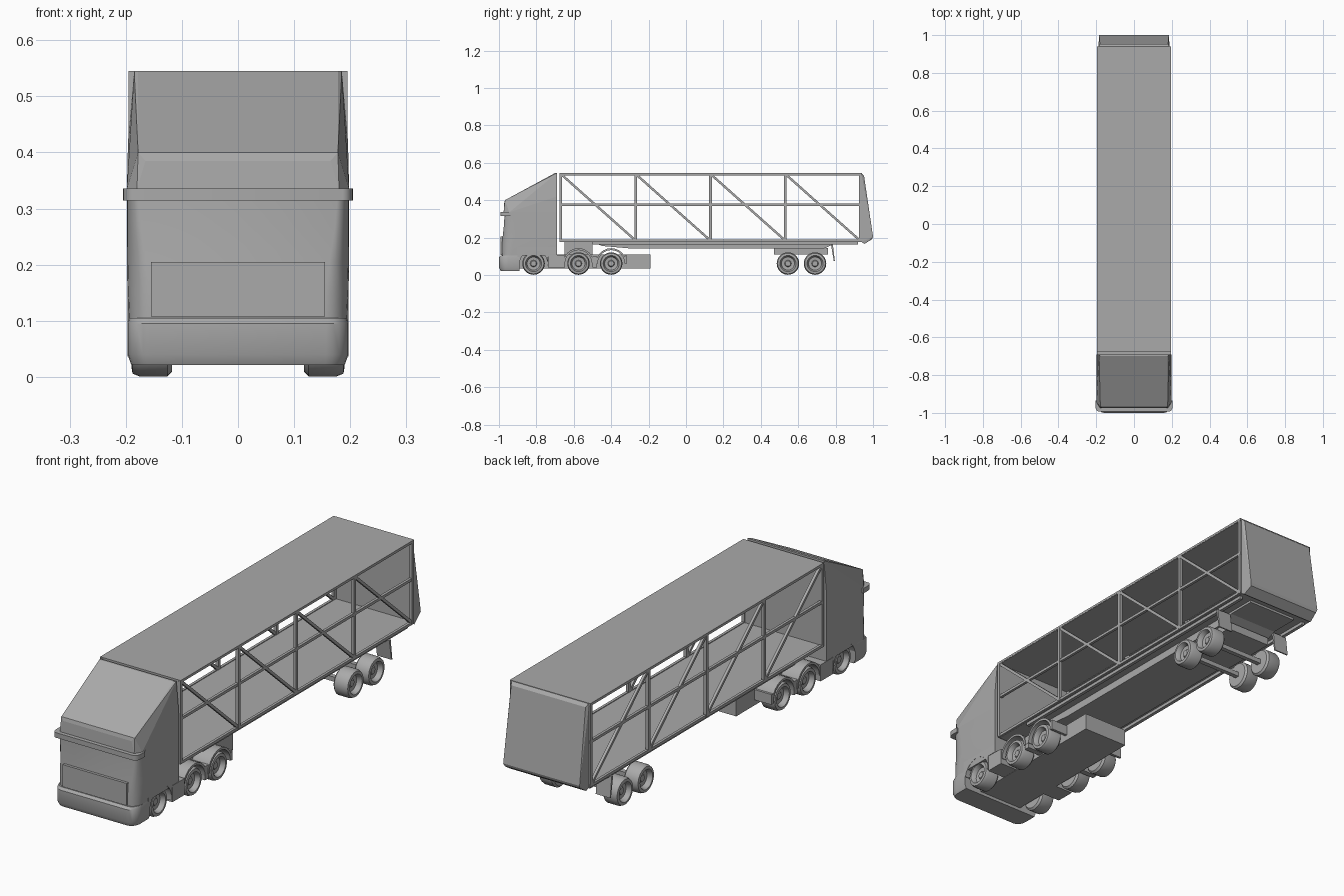
import bpy, bmesh
from math import sin, cos, pi, radians
from mathutils import Vector, Matrix

cube = bpy.data.objects.get("Cube")
if cube:
    bpy.data.objects.remove(cube, do_unlink=True)

grey = bpy.data.materials.new("plain grey")
grey.use_nodes = True
tone = (0.4, 0.4, 0.4, 1)
grey.diffuse_color = tone
grey.node_tree.nodes["Principled BSDF"].inputs["Base Color"].default_value = tone


def finish(name, bm, smooth=False):
    bmesh.ops.recalc_face_normals(bm, faces=bm.faces)
    mesh = bpy.data.meshes.new(name)
    bm.to_mesh(mesh)
    bm.free()
    mesh.materials.append(grey)
    ob = bpy.data.objects.new(name, mesh)
    bpy.context.collection.objects.link(ob)
    if smooth:
        bpy.ops.object.select_all(action='DESELECT')
        ob.select_set(True)
        bpy.context.view_layer.objects.active = ob
        bpy.ops.object.shade_smooth_by_angle(angle=radians(35))
    return ob


def box(name, x, y, z):
    bm = bmesh.new()
    size = [b - a for a, b in (x, y, z)]
    mid = [(a + b) / 2 for a, b in (x, y, z)]
    bmesh.ops.create_cube(bm, size=1, matrix=Matrix.Translation(mid) @ Matrix.Diagonal((*size, 1)))
    return finish(name, bm)


def extrude(name, profile, x0, x1, smooth=False):
    """Sideways extrusion of a (y, z) profile."""
    bm = bmesh.new()
    face = bm.faces.new([bm.verts.new((x0, y, z)) for y, z in profile])
    out = bmesh.ops.extrude_face_region(bm, geom=[face])
    moved = [v for v in out["geom"] if isinstance(v, bmesh.types.BMVert)]
    bmesh.ops.translate(bm, verts=moved, vec=(x1 - x0, 0, 0))
    return finish(name, bm, smooth)


def hull(name, points):
    """Convex solid from points on the left side, mirrored to the right."""
    bm = bmesh.new()
    for x, y, z in points:
        for s in (-1, 1):
            bm.verts.new((s * x, y, z))
    bmesh.ops.convex_hull(bm, input=bm.verts)
    bmesh.ops.dissolve_limit(bm, angle_limit=radians(1), verts=bm.verts, edges=bm.edges)
    return finish(name, bm)


def loft(name, levels):
    """Stack of plan outlines: height, front y, back y, half width, corner inset and depth."""
    bm = bmesh.new()
    rings = []
    for z, yf, yb, w, inset, depth in levels:
        half = [(w, yb)]
        for i in range(6):
            a = i / 5 * pi / 2
            half.append((w - inset * (1 - cos(a)), yf + depth * (1 - sin(a))))
        outline = half + [(-x, y) for x, y in reversed(half)]
        rings.append([bm.verts.new((x, y, z)) for x, y in outline])
    for low, high in zip(rings, rings[1:]):
        n = len(low)
        for i in range(n):
            j = (i + 1) % n
            bm.faces.new((low[i], low[j], high[j], high[i]))
    bm.faces.new(rings[0])
    bm.faces.new(rings[-1])
    return finish(name, bm, True)


def bar(name, x, start, end, width=0.012):
    """Square bar in a side frame between two (y, z) points."""
    a, b = Vector((x, *start)), Vector((x, *end))
    d = b - a
    bm = bmesh.new()
    turn = d.to_track_quat('Z', 'X').to_matrix().to_4x4()
    bmesh.ops.create_cube(bm, size=1, matrix=Matrix.Translation((a + b) / 2) @ turn
                          @ Matrix.Diagonal((width, width, d.length, 1)))
    return finish(name, bm)


def wheel(name, y, side):
    """Lathed tyre with a recessed hub."""
    profile = [(0, .118), (.052, .118), (.060, .126), (.060, .176), (.055, .188),
               (.043, .190), (.040, .186), (.035, .168), (.018, .166), (.014, .172), (0, .172)]
    bm = bmesh.new()
    verts = [bm.verts.new((side * x, y + r, .061)) for r, x in profile]
    edges = [bm.edges.new(pair) for pair in zip(verts, verts[1:])]
    bmesh.ops.spin(bm, geom=verts + edges, cent=(0, y, .061), axis=(1, 0, 0),
                   angle=2 * pi, steps=32, use_duplicate=False)
    bmesh.ops.remove_doubles(bm, verts=bm.verts, dist=1e-5)
    return finish(name, bm, True)


def arc(y, r, a0, a1, n=12):
    return [(y + r * cos(a0 + (a1 - a0) * i / n), .061 + r * sin(a0 + (a1 - a0) * i / n))
            for i in range(n + 1)]


# Cab: bumper, grille, windscreen, visor and roof fairing
front_axle = -.815
loft("bumper", [(.021, -.99, -.89, .19, .035, .04), (.04, -1, -.89, .197, .04, .05),
                (.095, -1, -.89, .197, .04, .05), (.105, -.99, -.89, .195, .035, .05)])
loft("cab_body", [(.105, -.985, -.69, .195, .04, .05), (.15, -.985, -.69, .197, .04, .06),
                  (.205, -.98, -.69, .198, .035, .07), (.27, -.973, -.69, .198, .025, .06),
                  (.336, -.97, -.69, .198, .02, .04)])
box("grille_panel", (-.155, .155), (-.992, -.97), (.108, .205))
loft("sun_visor", [(.314, -.992, -.935, .205, .018, .03), (.336, -.992, -.935, .205, .018, .03)])
hull("roof_fairing", [(.198, -.945, .335), (.18, -.975, .335), (.198, -.69, .335),
                      (.165, -.972, .385), (.178, -.968, .4), (.196, -.69, .42),
                      (.185, -.69, .545), (.178, -.70, .545)])

# Tractor chassis, arches and steps
box("tractor_chassis", (-.11, .11), (-.96, -.19), (.035, .11))
box("coupling_plate", (-.1, .1), (-.65, -.5), (.105, .18))
for side, label in ((1, "left"), (-1, "right")):
    a, b = side * .11, side * .197
    arch = arc(front_axle, .074, pi - .2, -.2)
    extrude(label + "_cab_arch", [(-.9, .075), (-.9, .15), (-.69, .15), (-.69, .11),
            (-.735, .11)] + arch[::-1], a, b, True)
    box(label + "_step", sorted((a, b)), (-.735, -.65), (.036, .108))
    for y in (-.575, -.4):
        extrude(label + "_fender", arc(y, .082, 0, pi) + arc(y, .072, pi, 0), a, side * .193, True)
    box(label + "_fender_link", sorted((a, side * .19)), (-.5, -.475), (.04, .1))
    box(label + "_rear_flap", sorted((a, side * .193)), (-.325, -.315), (.06, .105))
    for y in (front_axle, -.575, -.4, .545, .69):
        wheel(label + "_wheel", y, side)
    # Mudflaps behind the trailer wheels
    extrude(label + "_mudflap", [(.775, .165), (.785, .165), (.796, .075), (.79, .075)],
            side * .12, side * .19)

# Axles
for y in (front_axle, -.575, -.4, .545, .69):
    box("axle", (-.13, .13), (y - .01, y + .01), (.05, .07))

# Trailer decks, front wall and underframe
box("trailer_roof", (-.195, .195), (-.675, .94), (.535, .545))
box("trailer_floor", (-.185, .185), (-.675, .94), (.176, .186))
box("front_wall", (-.19, .19), (-.675, -.665), (.18, .54))
extrude("trailer_underframe", [(-.5, .178), (-.45, .155), (-.3, .142), (.74, .142),
        (.79, .166), (.92, .166), (.92, .178)], -.12, .12)
box("axle_carrier", (-.11, .11), (.47, .76), (.11, .145))

# Open side frames
posts = [-.669 + .4 * i for i in range(5)]
for side, label in ((1, "left"), (-1, "right")):
    x = side * .188
    for z, part in ((.183, "bottom_rail"), (.375, "middle_rail"), (.539, "top_rail")):
        bar(label + "_" + part, x, (-.675, z), (.94, z))
    for y in posts:
        bar(label + "_post", x, (y, .18), (y, .54), .014)
    for y0, y1 in zip(posts, posts[1:]):
        bar(label + "_brace", x, (y0 + .005, .535), (y1 - .005, .188))
    box(label + "_under_rail", sorted((side * .165, side * .18)), (-.5, .92), (.162, .178))

# Wedge-shaped rear door
hull("rear_door", [(.188, .938, .545), (.18, .952, .53), (.185, 1, .205), (.18, .995, .192),
                   (.185, .955, .166), (.188, .938, .176)])
